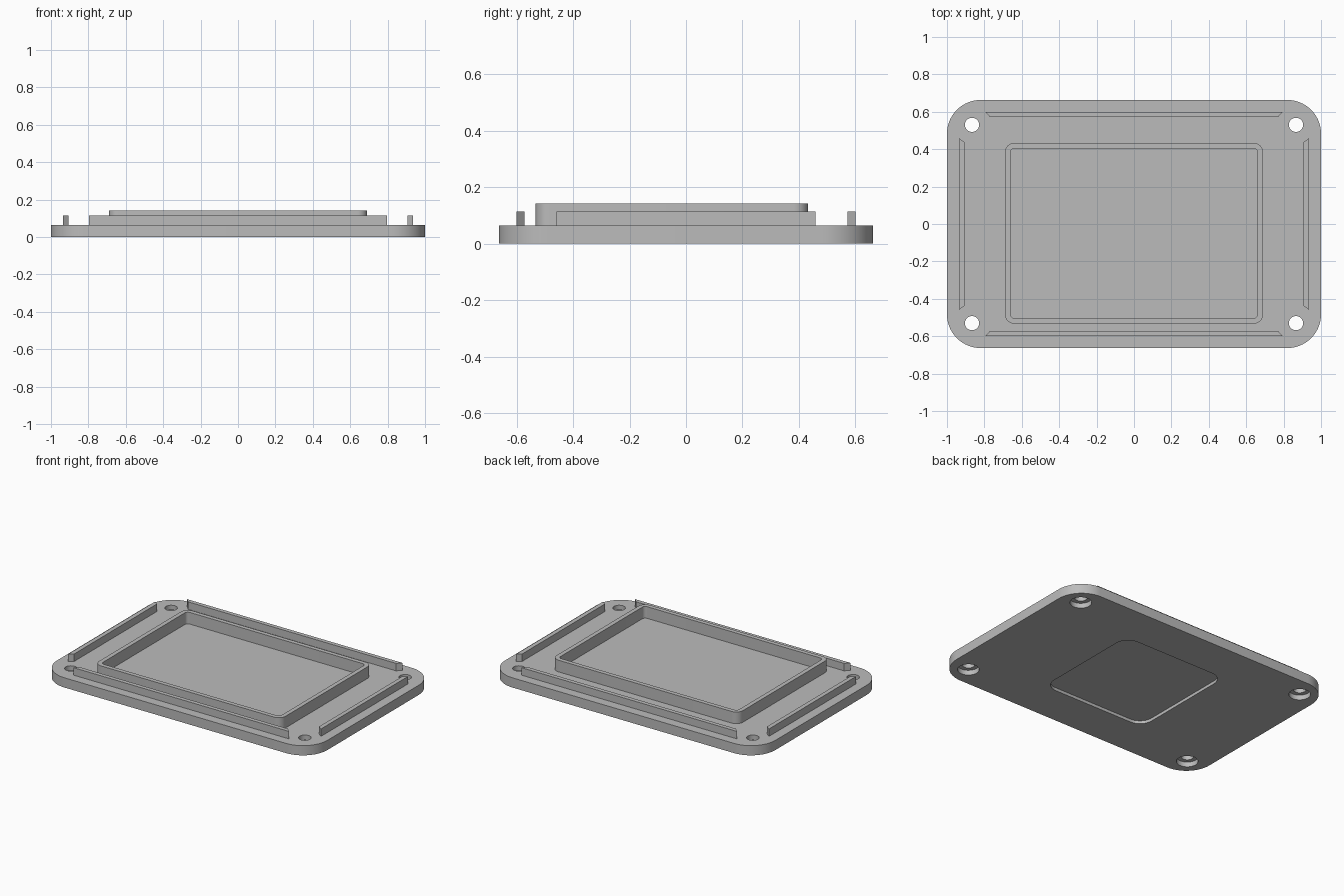
import bpy, bmesh
from math import cos, sin, pi, radians

if "Cube" in bpy.data.objects:
    bpy.data.objects.remove(bpy.data.objects["Cube"])

grey = bpy.data.materials.new("mid grey")
grey.use_nodes = True
colour = (0.5, 0.5, 0.5, 1)
grey.diffuse_color = colour
grey.node_tree.nodes["Principled BSDF"].inputs["Base Color"].default_value = colour

PLATE_TOP = 0.065
RAIL_TOP = 0.115
RIM_TOP = 0.143


def rounded_rect(hx, hy, r, cy=0.0, steps=10):
    """Counter-clockwise outline with rounded corners."""
    pts = []
    for k, (sx, sy) in enumerate([(1, 1), (-1, 1), (-1, -1), (1, -1)]):
        for i in range(steps + 1):
            a = (k + i / steps) * pi / 2
            pts.append((sx * (hx - r) + r * cos(a), cy + sy * (hy - r) + r * sin(a)))
    return pts


def circle(cx, cy, r, n=40):
    return [(cx + r * cos(2 * pi * i / n), cy + r * sin(2 * pi * i / n)) for i in range(n)]


def prism(name, outline, z0, z1):
    """Extrude a counter-clockwise outline from z0 to z1."""
    bm = bmesh.new()
    face = bm.faces.new([bm.verts.new((x, y, z0)) for x, y in outline])
    top = bmesh.ops.extrude_face_region(bm, geom=[face])["geom"]
    verts = [v for v in top if isinstance(v, bmesh.types.BMVert)]
    bmesh.ops.translate(bm, verts=verts, vec=(0, 0, z1 - z0))
    bmesh.ops.recalc_face_normals(bm, faces=bm.faces)
    mesh = bpy.data.meshes.new(name)
    bm.to_mesh(mesh)
    bm.free()
    mesh.materials.append(grey)
    obj = bpy.data.objects.new(name, mesh)
    bpy.context.collection.objects.link(obj)
    return obj


def activate(obj):
    bpy.ops.object.select_all(action="DESELECT")
    obj.select_set(True)
    bpy.context.view_layer.objects.active = obj


def cut(obj, outline, z0, z1):
    """Subtract a prism from the object and discard the cutter."""
    cutter = prism("cutter", outline, z0, z1)
    cutter.hide_render = True
    activate(obj)
    mod = obj.modifiers.new("cut", "BOOLEAN")
    mod.operation = "DIFFERENCE"
    mod.solver = "EXACT"
    mod.object = cutter
    bpy.ops.object.modifier_apply(modifier=mod.name)
    bpy.data.objects.remove(cutter)


# Base plate with a shallow recess underneath and counterbored screw holes
plate = prism("base_plate", rounded_rect(1.0, 0.663, 0.18, steps=16), 0, PLATE_TOP)
cut(plate, rounded_rect(0.385, 0.385, 0.09), -0.1, 0.02)
for sx in (-1, 1):
    for sy in (-1, 1):
        cut(plate, circle(sx * 0.866, sy * 0.53, 0.066), -0.1, 0.033)
        cut(plate, circle(sx * 0.866, sy * 0.53, 0.038), -0.1, 0.2)

# Raised rim, set slightly towards the front
rim = prism("raised_rim", rounded_rect(0.69, 0.483, 0.05, cy=-0.05), PLATE_TOP, RIM_TOP)
cut(rim, rounded_rect(0.661, 0.454, 0.022, cy=-0.05), -0.1, 0.3)

# Locating rails with mitred ends along each edge
for side, s in (("front", -1), ("back", 1)):
    prism(side + "_rail", [(-0.797, s * 0.6), (0.797, s * 0.6),
                           (0.77, s * 0.572), (-0.77, s * 0.572)], PLATE_TOP, RAIL_TOP)
for side, s in (("right", -1), ("left", 1)):
    prism(side + "_rail", [(s * 0.936, -0.459), (s * 0.936, 0.459),
                           (s * 0.907, 0.438), (s * 0.907, -0.438)], PLATE_TOP, RAIL_TOP)

# Smooth the rounded corners and holes, keeping edges sharp
for obj in (plate, rim):
    activate(obj)
    bpy.ops.object.shade_smooth_by_angle(angle=radians(30))
